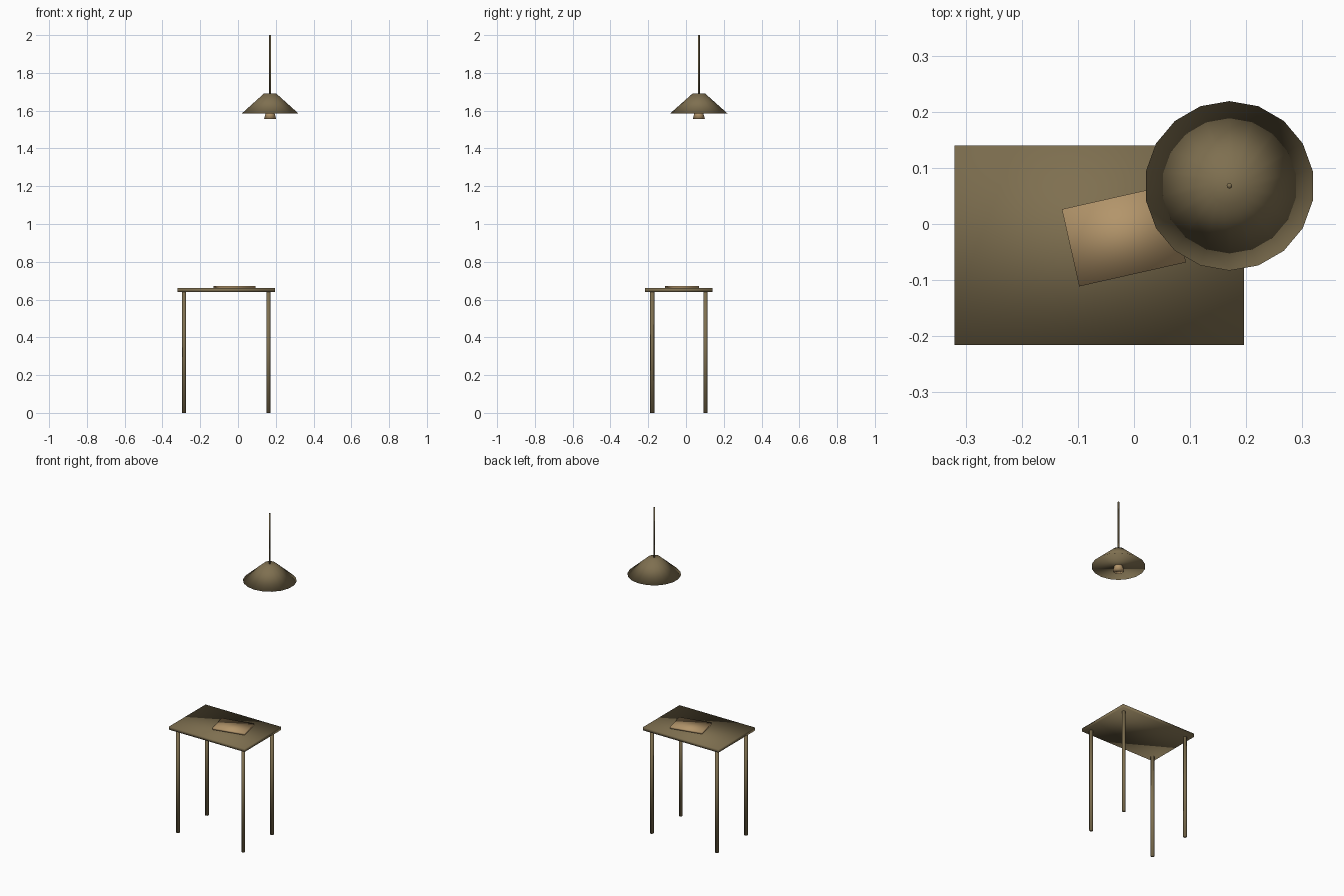
import bpy
import bmesh
from math import radians
from mathutils import Matrix

if "Cube" in bpy.data.objects:
    bpy.data.objects.remove(bpy.data.objects["Cube"], do_unlink=True)


def material(name, rgb):
    mat = bpy.data.materials.new(name)
    mat.use_nodes = True
    mat.diffuse_color = (*rgb, 1)
    mat.node_tree.nodes["Principled BSDF"].inputs["Base Color"].default_value = (*rgb, 1)
    return mat


brown = material("olive brown", (0.21, 0.16, 0.08))
tan = material("warm tan", (0.45, 0.30, 0.145))


def finish(name, bm, mat):
    # Every part is softly shaded across its edges
    for face in bm.faces:
        face.smooth = True
    mesh = bpy.data.meshes.new(name)
    bm.to_mesh(mesh)
    bm.free()
    mesh.materials.append(mat)
    obj = bpy.data.objects.new(name, mesh)
    bpy.context.collection.objects.link(obj)
    return obj


def box(name, center, size, mat, turn=0):
    bm = bmesh.new()
    bmesh.ops.create_cube(bm, size=1)
    bm.transform(Matrix.Diagonal((*size, 1)))
    obj = finish(name, bm, mat)
    obj.location = center
    obj.rotation_euler.z = radians(turn)
    return obj


def frustum(name, x, y, bottom, top, r_bottom, r_top, sides, mat):
    bm = bmesh.new()
    bmesh.ops.create_cone(bm, cap_ends=True, segments=sides, radius1=r_bottom,
                          radius2=r_top, depth=top - bottom)
    obj = finish(name, bm, mat)
    obj.location = (x, y, (bottom + top) / 2)
    return obj


# Table
TABLE_X, TABLE_Y = -0.062, -0.038
box("table_top", (TABLE_X, TABLE_Y, 0.65), (0.516, 0.356, 0.02), brown)
for side, sx in (("right", -1), ("left", 1)):
    for end, sy in (("front", -1), ("back", 1)):
        frustum(f"{end}_{side}_leg", TABLE_X + sx * 0.223, TABLE_Y + sy * 0.141,
                0, 0.64, 0.011, 0.011, 8, brown)

# Thin book lying askew on the table
box("book", (-0.018, -0.021, 0.6655), (0.195, 0.141, 0.011), tan, 12.7)

# Hanging lamp
LAMP_X, LAMP_Y = 0.17, 0.068
frustum("lamp_shade", LAMP_X, LAMP_Y, 1.586, 1.69, 0.151, 0.034, 18, brown)
frustum("lamp_bulb", LAMP_X, LAMP_Y, 1.556, 1.6, 0.032, 0.02, 12, tan)
frustum("lamp_cord", LAMP_X, LAMP_Y, 1.685, 2.0, 0.005, 0.005, 8, brown)
